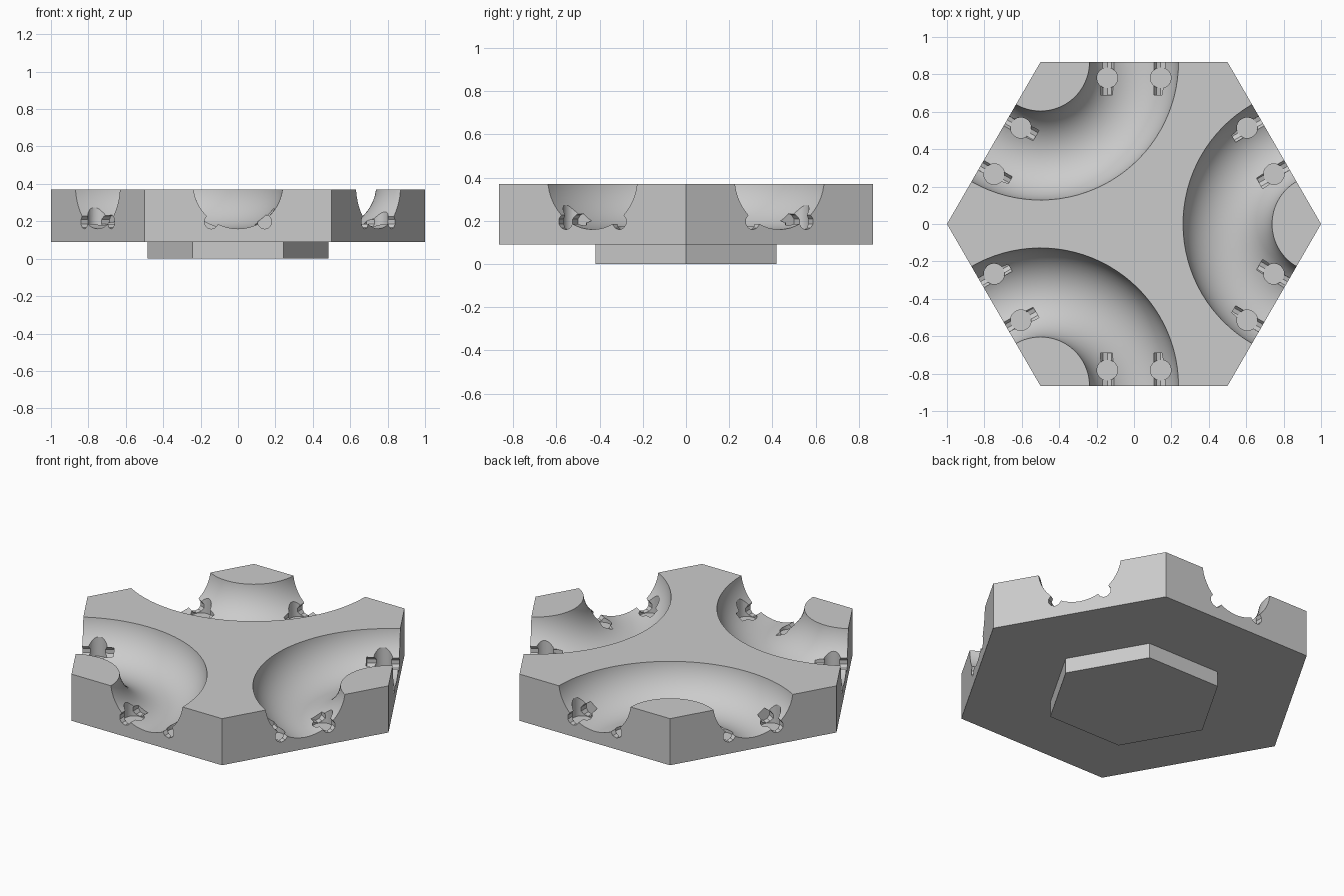
import bpy
from math import cos, sin, pi, radians
from mathutils import Matrix, Vector

cube = bpy.data.objects.get("Cube")
if cube:
    bpy.data.objects.remove(cube, do_unlink=True)

TOP = 0.37
RIM = 0.09            # underside of the tile
APOTHEM = cos(pi / 6)

grey = bpy.data.materials.new("plain grey")
grey.use_nodes = True
grey.diffuse_color = (0.6, 0.6, 0.6, 1)
grey.node_tree.nodes["Principled BSDF"].inputs["Base Color"].default_value = (0.6, 0.6, 0.6, 1)


def prism(name, sides, radius, low, high):
    """Upright prism with its first corner on +x."""
    ring = [(radius * cos(2 * pi * i / sides), radius * sin(2 * pi * i / sides)) for i in range(sides)]
    verts = [(x, y, z) for z in (low, high) for x, y in ring]
    faces = [tuple(reversed(range(sides))), tuple(range(sides, 2 * sides))]
    for i in range(sides):
        j = (i + 1) % sides
        faces.append((i, j, j + sides, i + sides))
    mesh = bpy.data.meshes.new(name)
    mesh.from_pydata(verts, [], faces)
    obj = bpy.data.objects.new(name, mesh)
    bpy.context.collection.objects.link(obj)
    mesh.materials.append(grey)
    return obj


def activate(obj):
    bpy.ops.object.select_all(action='DESELECT')
    obj.select_set(True)
    bpy.context.view_layer.objects.active = obj


def cut(target, cutter):
    cutter.hide_render = True
    mod = target.modifiers.new("cut", 'BOOLEAN')
    mod.operation = 'DIFFERENCE'
    mod.solver = 'EXACT'
    mod.object = cutter
    activate(target)
    bpy.ops.object.modifier_apply(modifier=mod.name)
    bpy.data.objects.remove(cutter, do_unlink=True)


# Hexagonal tile and the smaller foot below it
tile = prism("track_tile", 6, 1, RIM, TOP)
foot = prism("hex_foot", 6, 0.485, 0, RIM)

# Curved troughs around every second corner
for k in range(3):
    a = k * 2 * pi / 3
    bpy.ops.mesh.primitive_torus_add(
        major_radius=0.5, minor_radius=0.24, major_segments=96, minor_segments=48,
        location=(cos(a), sin(a), 0.40), rotation=(0, 0, a + 0.01))
    trough = bpy.context.object
    trough.data.materials.append(grey)
    cut(tile, trough)

# Connector sockets: a round pit and a short slot on both sides of each trough end
for k in range(6):
    turn = Matrix.Rotation(radians(30 + 60 * k), 4, 'Z')
    for side in (-0.143, 0.143):
        slot = prism("slot_cutter", 10, 0.038, 0, 0.25)
        lying = Matrix.Rotation(pi / 2, 4, 'Y')
        slot.matrix_world = turn @ Matrix.Translation(Vector((0.69, side, 0.197))) @ lying
        cut(tile, slot)
        pit = prism("pit_cutter", 32, 0.055, 0.157, 0.5)
        pit.matrix_world = turn @ Matrix.Translation(Vector((APOTHEM - 0.085, side, 0)))
        cut(tile, pit)

activate(tile)
bpy.ops.object.shade_smooth_by_angle(angle=radians(25))
